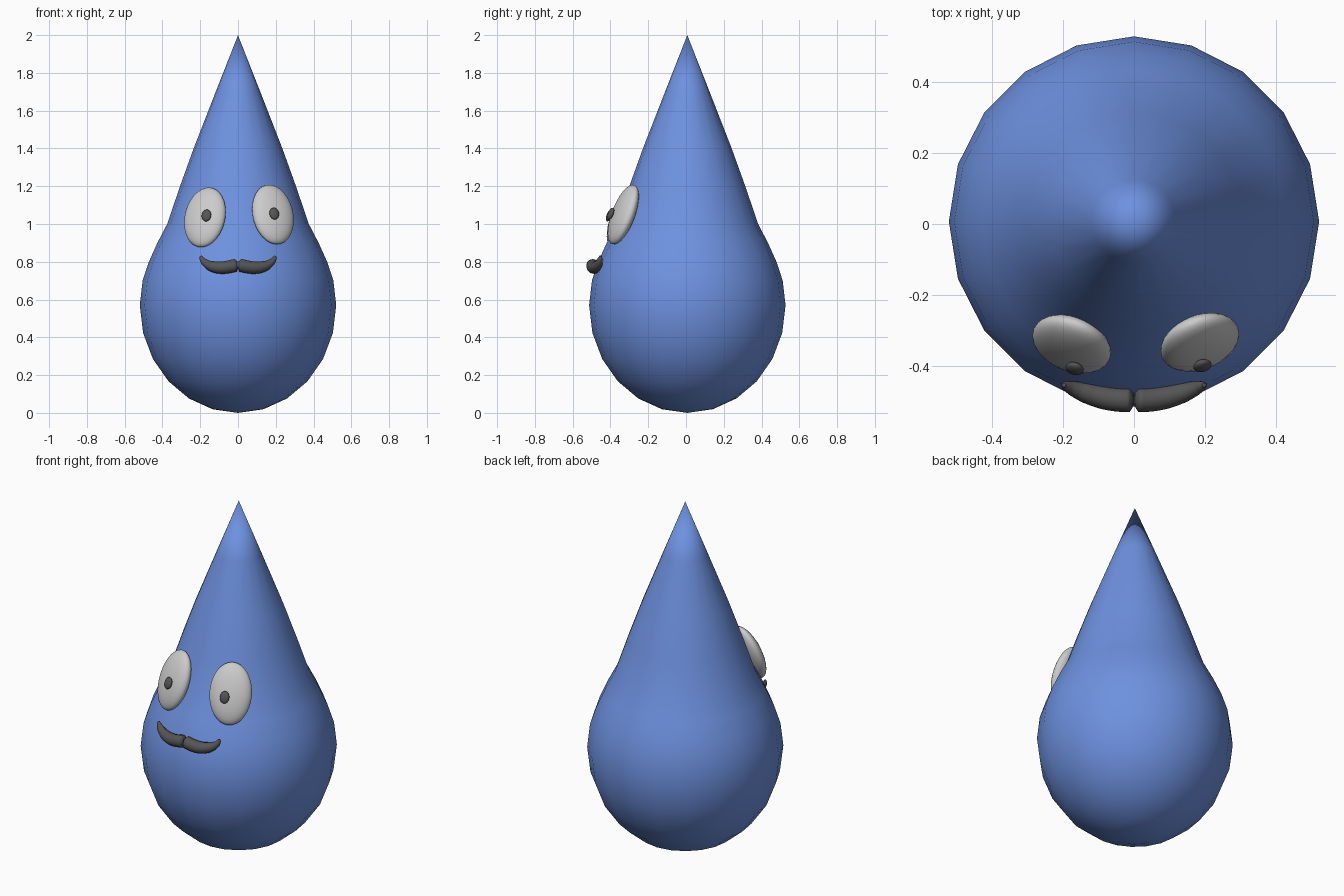
import bpy, bmesh
from math import sin, cos, pi, radians
from mathutils import Matrix, Vector

if "Cube" in bpy.data.objects:
    bpy.data.objects.remove(bpy.data.objects["Cube"])


def material(name, rgb):
    m = bpy.data.materials.new(name)
    m.diffuse_color = (*rgb, 1)
    m.use_nodes = True
    m.node_tree.nodes["Principled BSDF"].inputs["Base Color"].default_value = m.diffuse_color
    return m


BLUE = material("blue", (0.155, 0.285, 0.745))
WHITE = material("white", (0.6, 0.6, 0.6))
DARK = material("dark", (0.09, 0.09, 0.09))


def finish(bm, name, mat):
    bmesh.ops.recalc_face_normals(bm, faces=bm.faces)
    for f in bm.faces:
        f.smooth = True
    me = bpy.data.meshes.new(name)
    bm.to_mesh(me)
    bm.free()
    me.materials.append(mat)
    ob = bpy.data.objects.new(name, me)
    bpy.context.collection.objects.link(ob)
    return ob


# Drop-shaped body: elliptical bowl running into a tall cone
SIDES = 20
profile = [(0.52 * sin(a), 0.57 - 0.57 * cos(a))
           for a in (radians(d) for d in range(15, 91, 15))]
profile += [(0.505, 0.70), (0.472, 0.80), (0.427, 0.90), (0.375, 1.0),
            (0.307, 1.2), (0.235, 1.4), (0.118, 1.7)]
bm = bmesh.new()
rings = [[bm.verts.new((r * cos(2 * pi * i / SIDES), 0.007 + r * sin(2 * pi * i / SIDES), z))
          for i in range(SIDES)] for r, z in profile]
bottom = bm.verts.new((0, 0.007, 0))
tip = bm.verts.new((0, 0.007, 2))
for i in range(SIDES):
    j = (i + 1) % SIDES
    for lo, hi in zip(rings, rings[1:]):
        bm.faces.new((lo[i], lo[j], hi[j], hi[i]))
    bm.faces.new((bottom, rings[0][j], rings[0][i]))
    bm.faces.new((tip, rings[-1][i], rings[-1][j]))
finish(bm, "body", BLUE)


# Flattened ellipsoid lying against the sloping face
def oval(name, centre, size, yaw, mat):
    rot = (Matrix.Rotation(radians(yaw), 4, 'Z') @ Matrix.Rotation(radians(-21), 4, 'X'))
    bm = bmesh.new()
    bmesh.ops.create_uvsphere(bm, u_segments=32, v_segments=16, radius=1)
    bm.transform(Matrix.Translation(centre) @ rot @ Matrix.Diagonal((*size, 1)))
    finish(bm, name, mat)


EYE, PUPIL = (0.115, 0.05, 0.168), (0.026, 0.014, 0.033)
oval("left_eye", (-0.175, -0.337, 1.035), EYE, -22, WHITE)
oval("right_eye", (0.185, -0.332, 1.05), EYE, 22, WHITE)
oval("left_pupil", (-0.167, -0.406, 1.045), PUPIL, -15, DARK)
oval("right_pupil", (0.192, -0.398, 1.055), PUPIL, 15, DARK)

# Moustache halves: tapered tubes curling up at the outer ends
path = [((0.002, -0.494, 0.782), 0.018), ((0.012, -0.494, 0.781), 0.034),
        ((0.045, -0.493, 0.774), 0.034), ((0.09, -0.486, 0.769), 0.033),
        ((0.135, -0.474, 0.775), 0.029), ((0.172, -0.462, 0.793), 0.021),
        ((0.192, -0.454, 0.817), 0.013), ((0.197, -0.452, 0.831), 0.006)]
for side, name in ((-1, "moustache_left"), (1, "moustache_right")):
    cu = bpy.data.curves.new(name, 'CURVE')
    cu.dimensions = '3D'
    cu.bevel_depth = 1
    cu.bevel_resolution = 4
    cu.resolution_u = 4
    cu.use_fill_caps = True
    sp = cu.splines.new('BEZIER')
    sp.bezier_points.add(len(path) - 1)
    for bp, (co, r) in zip(sp.bezier_points, path):
        bp.co = Vector((side * co[0], co[1], co[2]))
        bp.radius = r
        bp.handle_left_type = bp.handle_right_type = 'AUTO'
    cu.materials.append(DARK)
    ob = bpy.data.objects.new(name, cu)
    bpy.context.collection.objects.link(ob)
    bpy.ops.object.select_all(action='DESELECT')
    ob.select_set(True)
    bpy.context.view_layer.objects.active = ob
    bpy.ops.object.convert(target='MESH')
    bpy.ops.object.shade_smooth_by_angle(angle=radians(60))
